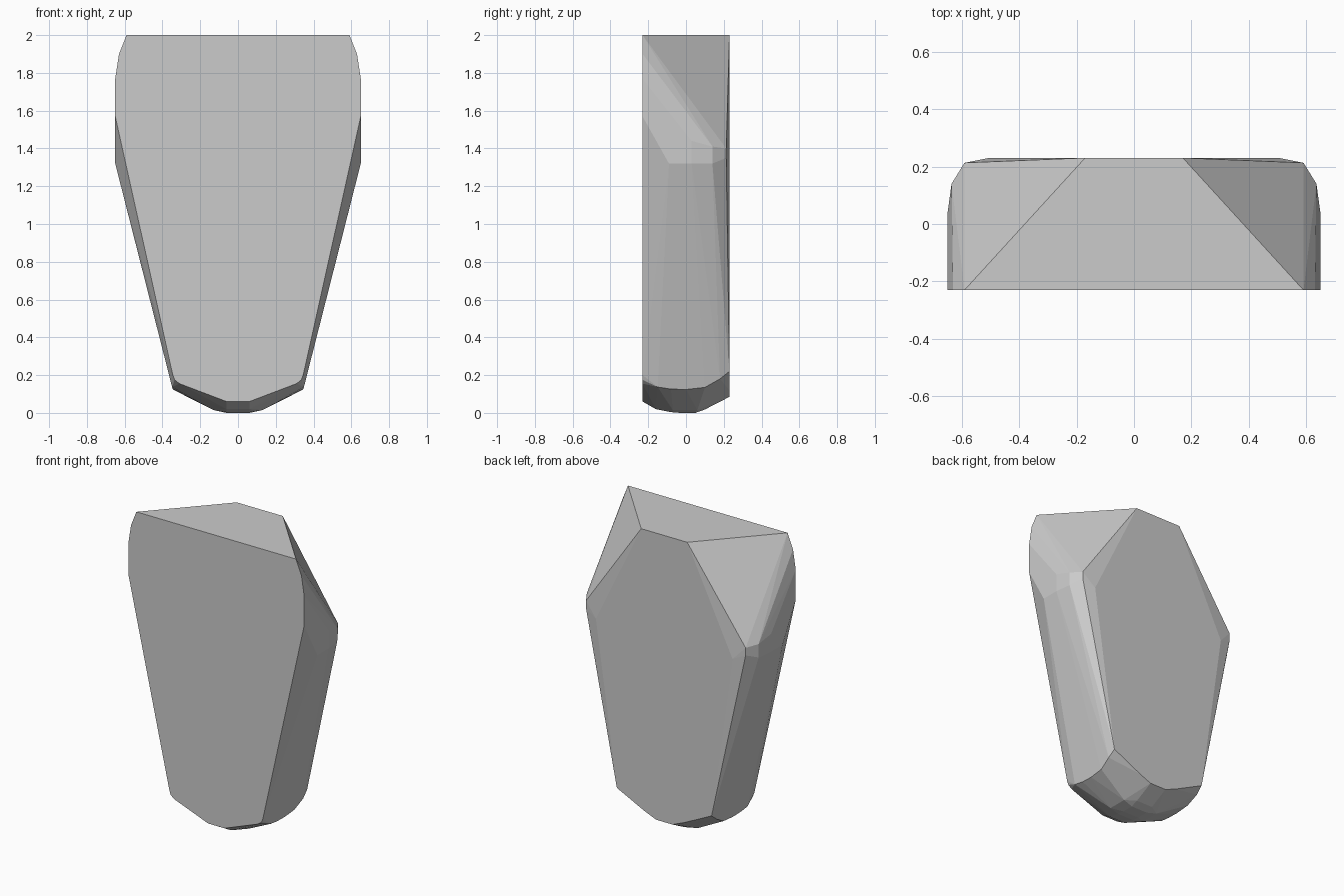
import bpy, bmesh, math

D = 0.23  # half depth

# Right half of the faceted block, as corner points; mirrored in x and hulled
front_outline = [(0.59, 2.0), (0.63, 1.9), (0.65, 1.77), (0.65, 1.57),
                 (0.345, 0.2), (0.335, 0.175), (0.31, 0.155), (0.06, 0.06)]
back_outline = [(0.17, 2.0), (0.505, 1.31), (0.35, 0.22), (0.145, 0.12), (0.06, 0.085)]

# Rounded flank: widest band and its bevel toward the back
flank = [(0.65, -0.09, 1.32), (0.65, 0.03, 1.32), (0.65, 0.03, 1.44),
         (0.635, 0.14, 1.32), (0.635, 0.14, 1.41),
         (0.59, 0.213, 1.4), (0.59, 0.213, 1.35)]

# Blunt rounded base
base = [(0.349, -0.15, 0.137), (0.345, -0.08, 0.126), (0.345, 0.0, 0.124),
        (0.347, 0.1, 0.135), (0.355, 0.18, 0.18),
        (0.13, -0.07, 0.015), (0.13, 0.06, 0.015),
        (0.06, -0.16, 0.02), (0.06, -0.08, 0.004),
        (0.06, -0.03, 0.0), (0.06, 0.05, 0.0), (0.06, 0.1, 0.018)]

half = ([(x, -D, z) for x, z in front_outline]
        + [(x, D, z) for x, z in back_outline] + flank + base)

bm = bmesh.new()
for x, y, z in half:
    for side in (1, -1):
        bm.verts.new((side * x, y, z))
hull = bmesh.ops.convex_hull(bm, input=bm.verts[:])
loose = [v for v in bm.verts if not v.link_faces]
bmesh.ops.delete(bm, geom=loose, context='VERTS')
bmesh.ops.dissolve_limit(bm, angle_limit=math.radians(0.5),
                         verts=bm.verts[:], edges=bm.edges[:])
bmesh.ops.recalc_face_normals(bm, faces=bm.faces[:])

mesh = bpy.data.meshes.new("tapered_block")
bm.to_mesh(mesh)
bm.free()
block = bpy.data.objects.new("tapered_block", mesh)
bpy.context.collection.objects.link(block)
